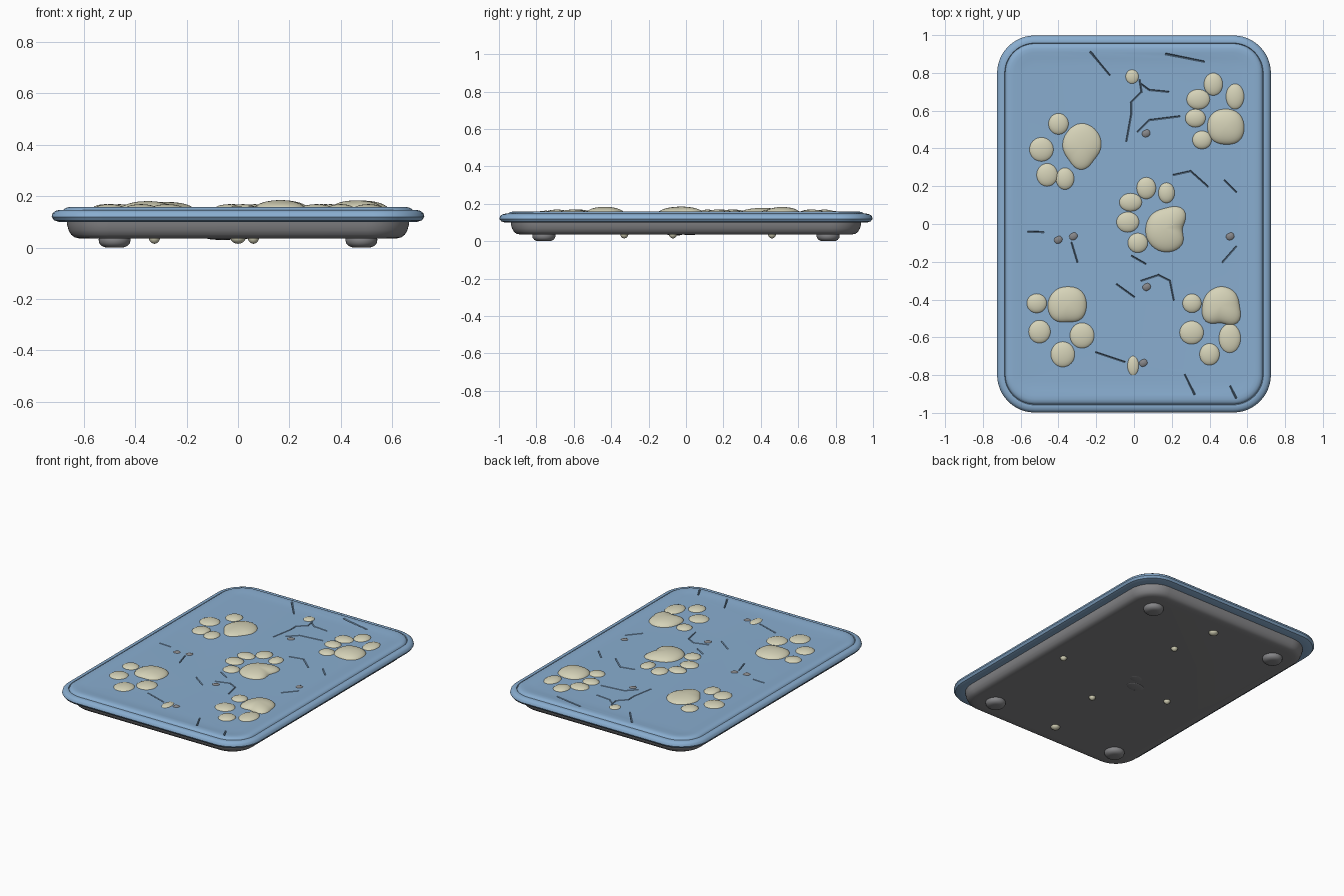
import bpy, bmesh, math
from mathutils import Vector

if "Cube" in bpy.data.objects:
    bpy.data.objects.remove(bpy.data.objects["Cube"])


def material(name, rgb):
    m = bpy.data.materials.new(name)
    m.diffuse_color = (*rgb, 1)
    m.use_nodes = True
    m.node_tree.nodes["Principled BSDF"].inputs["Base Color"].default_value = m.diffuse_color
    return m


BLUE = material("soft_blue", (0.25, 0.42, 0.63))
CREAM = material("cream", (0.67, 0.65, 0.48))
GREY = material("grey", (0.24, 0.24, 0.25))


def finish(name, bm, mat, angle=40):
    bmesh.ops.recalc_face_normals(bm, faces=bm.faces)
    me = bpy.data.meshes.new(name)
    bm.to_mesh(me)
    bm.free()
    me.materials.append(mat)
    ob = bpy.data.objects.new(name, me)
    bpy.context.collection.objects.link(ob)
    smooth(ob, angle)
    return ob


def smooth(ob, angle=40):
    bpy.ops.object.select_all(action='DESELECT')
    ob.select_set(True)
    bpy.context.view_layer.objects.active = ob
    bpy.ops.object.shade_smooth_by_angle(angle=math.radians(angle))


def loft(bm, rings):
    """Skin a stack of equal-length rings and cap both ends."""
    loops = [[bm.verts.new(p) for p in r] for r in rings]
    n = len(loops[0])
    for a, b in zip(loops, loops[1:]):
        for i in range(n):
            j = (i + 1) % n
            bm.faces.new((a[i], a[j], b[j], b[i]))
    bm.faces.new(loops[0][::-1])
    bm.faces.new(loops[-1])


def rounded_rect(hx, hy, r, z, seg=12):
    pts = []
    for k, (sx, sy) in enumerate(((1, 1), (-1, 1), (-1, -1), (1, -1))):
        for i in range(seg + 1):
            a = math.pi / 2 * (k + i / seg)
            pts.append((sx * (hx - r) + r * math.cos(a),
                        sy * (hy - r) + r * math.sin(a), z))
    return pts


def slab(name, hx, hy, r, profile, mat):
    bm = bmesh.new()
    loft(bm, [rounded_rect(hx - d, hy - d, max(r - d, 0.03), z) for d, z in profile])
    return finish(name, bm, mat)


def pebble(bm, x, y, rx, ry, z, h, radii=None, n=32, levels=9):
    """Rounded dome from z to z+h; radii gives an irregular outline."""
    def radius(a):
        if not radii:
            return 1
        k = len(radii)
        f = a / (2 * math.pi) * k
        i, t = int(f), f - int(f)
        p0, p1, p2, p3 = (radii[(i + o) % k] for o in (-1, 0, 1, 2))
        return 0.5 * (2 * p1 + (p2 - p0) * t + (2 * p0 - 5 * p1 + 4 * p2 - p3) * t * t
                      + (3 * p1 - p0 - 3 * p2 + p3) * t ** 3)
    rings = []
    for l in range(levels + 1):
        b = math.pi / 2 * l / levels * 0.97
        ring = []
        for i in range(n):
            a = 2 * math.pi * i / n
            s = math.cos(b) * radius(a)
            ring.append((x + rx * s * math.cos(a), y + ry * s * math.sin(a),
                         z + h * math.sin(b)))
        rings.append(ring)
    loft(bm, rings)


# Tray top with rolled rim, groove and shallow recess
top = slab("mat_top", 0.725, 0.998, 0.2, [
    (0.07, 0.10), (0.03, 0.10), (0.01, 0.106), (0, 0.12), (0.004, 0.134),
    (0.015, 0.143), (0.032, 0.147), (0.040, 0.146), (0.043, 0.141), (0.047, 0.149),
    (0.056, 0.155), (0.07, 0.158), (0.09, 0.158), (0.12, 0.155), (0.16, 0.153)], BLUE)

# Cracks carved into the top
cracks = [
    [(0.03, .76), (.04, .70), (-.015, .645), (-.015, .58), (-.04, .44)],
    [(.04, .74), (.08, .71), (.18, .70)],
    [(.17, .90), (.37, .86)],
    [(-.23, .91), (-.13, .79)],
    [(.24, .57), (.08, .55), (.02, .49)],
    [(.21, .26), (.30, .28), (.39, .20)],
    [(.48, .23), (.54, .17)],
    [(-.01, -.17), (.06, -.21)],
    [(.04, -.30), (.13, -.27), (.19, -.30), (.21, -.40)],
    [(-.09, -.32), (.0, -.385)],
    [(-.20, -.68), (-.05, -.73)],
    [(.27, -.80), (.32, -.90)],
    [(-.56, -.04), (-.48, -.043)],
    [(-.33, -.10), (-.30, -.20)],
    [(.47, -.20), (.54, -.12)],
    [(.51, -.86), (.54, -.92)],
]
bm = bmesh.new()
for path in cracks:
    for a, b in zip(path, path[1:]):
        a, b = Vector((*a, 0)), Vector((*b, 0))
        d = (b - a).normalized()
        side = Vector((-d.y, d.x, 0)) * 0.011
        a, b = a - d * 0.004, b + d * 0.004
        up, low = Vector((0, 0, 0.172)), Vector((0, 0, 0.143))
        loft(bm, [[p + side + up, p - side + up, p + low] for p in (a, b)])
cutter = finish("crack_cutter", bm, BLUE)
cutter.hide_render = True
mod = top.modifiers.new("cracks", 'BOOLEAN')
mod.operation, mod.object, mod.solver = 'DIFFERENCE', cutter, 'EXACT'
mod.use_self = True
bpy.context.view_layer.objects.active = top
bpy.ops.object.modifier_apply(modifier=mod.name)
bpy.data.objects.remove(cutter)
smooth(top, 35)

# Grey base
slab("base", 0.667, 0.938, 0.17, [
    (0.0, 0.108), (0.002, 0.09), (0.008, 0.068), (0.018, 0.05), (0.032, 0.040),
    (0.05, 0.036), (0.08, 0.035)], GREY)

# Feet
bm = bmesh.new()
for sx in (-1, 1):
    for sy in (-1, 1):
        loft(bm, [[(sx * 0.48 + r * math.cos(t * math.pi / 16),
                    sy * 0.76 + r * math.sin(t * math.pi / 16), z) for t in range(32)]
                  for r, z in ((0.06, 0.045), (0.062, 0.03), (0.06, 0.018), (0.052, 0.008),
                               (0.04, 0.002), (0.025, 0))])
finish("feet", bm, GREY)

# Small pegs under the base
bm = bmesh.new()
for x, y, r in ((0, .765, .03), (0, -.757, .03), (.06, .46, .022), (.06, -.33, .022),
                (.51, -.07, .022), (-.325, -.07, .022)):
    pebble(bm, x, y, r, r, 0.04, -0.025, n=16, levels=6)
finish("under_pegs", bm, CREAM)

# Faint bumps in the middle of the underside
bm = bmesh.new()
pebble(bm, -.06, -.06, .06, .04, .036, -.006)
pebble(bm, .0, .02, .04, .03, .036, -.004)
finish("under_bumps", bm, GREY)


def paw(name, x, y, radii, height, toes):
    bm = bmesh.new()
    pebble(bm, x, y, 1, 1, 0.147, height, radii, n=40)
    for tx, ty, rx, ry in toes:
        pebble(bm, tx, ty, rx, ry, 0.147, 0.022)
    finish(name, bm, CREAM)


# Paw prints: pad centre, pad radii every 45 degrees, pad height, toes
paw("paw_back_left", -.28, .41, [.108, .118, .125, .108, .1, .097, .125, .1], .031,
    [(-.40, .53, .055, .058), (-.49, .395, .066, .066), (-.46, .26, .058, .063),
     (-.365, .24, .05, .06)])
paw("paw_back_right", .485, .515, [.1, .1, .095, .1, .098, .1, .095, .105], .036,
    [(.42, .74, .052, .062), (.34, .66, .064, .055), (.535, .675, .05, .07),
     (.325, .56, .056, .05), (.36, .445, .053, .05)])
paw("paw_centre", .165, -.025, [.092, .142, .11, .105, .105, .115, .125, .125], .038,
    [(.065, .19, .053, .06), (.172, .165, .045, .056), (-.018, .115, .062, .05),
     (-.033, .01, .062, .056), (.02, -.10, .055, .054)])
paw("paw_front_left", -.35, -.43, [.1, .105, .1, .105, .108, .108, .09, .103], .034,
    [(-.515, -.42, .055, .053), (-.50, -.57, .06, .063), (-.377, -.69, .066, .07),
     (-.275, -.59, .067, .07)])
paw("paw_front_right", .46, -.435, [.1, .105, .105, .1, .1, .115, .09, .126], .037,
    [(.307, -.42, .052, .052), (.305, -.575, .066, .064), (.40, -.69, .055, .06),
     (.507, -.605, .06, .08)])

# Loose pebbles on top
bm = bmesh.new()
pebble(bm, -.01, .78, .037, .04, .147, .016)
pebble(bm, -.005, -.75, .032, .055, .147, .016)
finish("cream_pebbles", bm, CREAM)
bm = bmesh.new()
for x, y in ((.065, .48), (-.40, -.083), (-.32, -.065), (.51, -.065), (.068, -.333), (.05, -.735)):
    pebble(bm, x, y, .024, .026, .147, .013, [1, .95, .8, 1.1, 1, .85], n=18, levels=5)
finish("grey_pebbles", bm, GREY)
